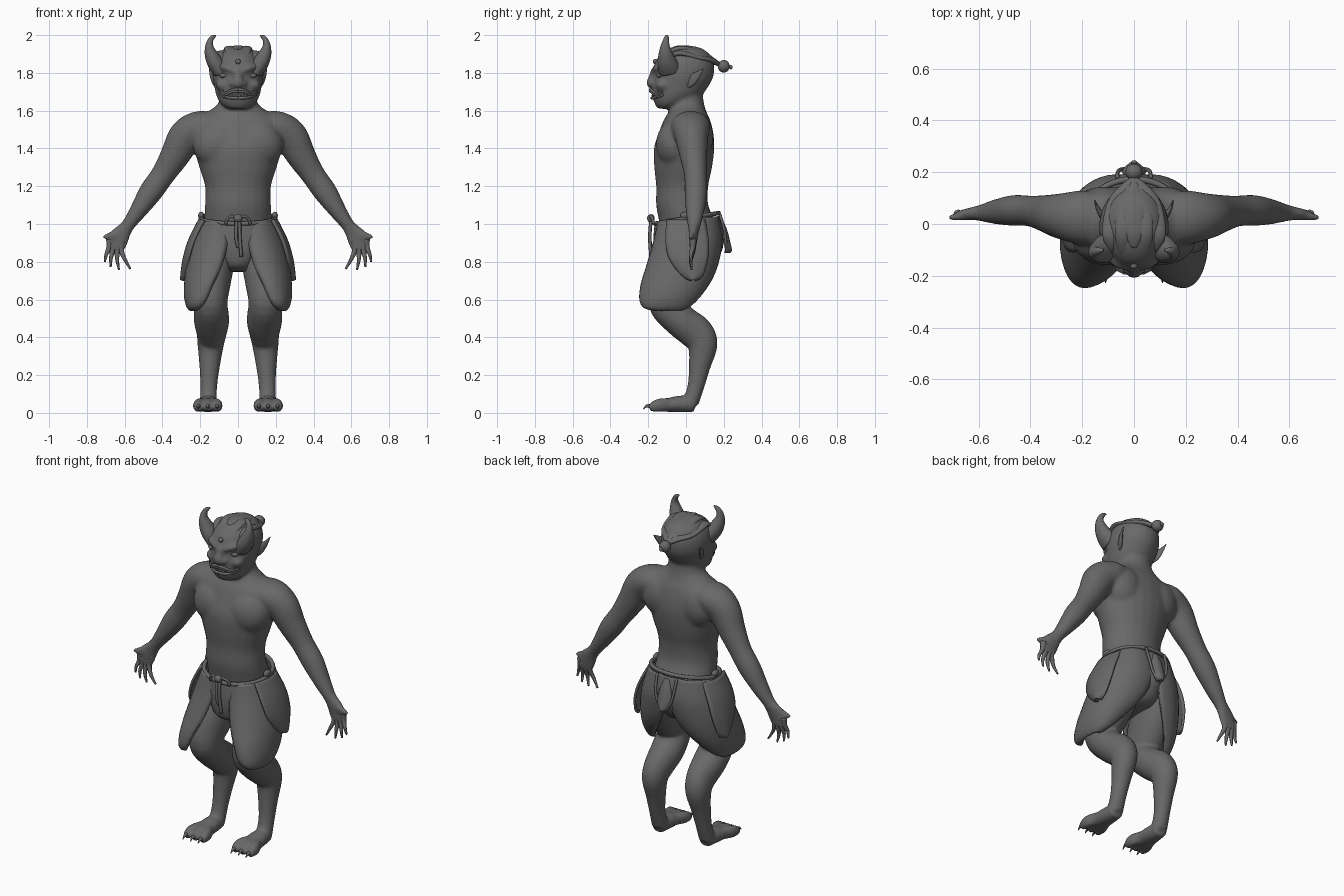
import bpy, bmesh, math
from mathutils import Vector

X, Y, Z = Vector((1, 0, 0)), Vector((0, 1, 0)), Vector((0, 0, 1))
dark = bpy.data.materials.new("dark_grey")
dark.diffuse_color = (.14, .14, .14, 1)


def spline(rows, n=5):
    """Catmull-Rom resampling of tuples of any width."""
    p = [rows[0]] + list(rows) + [rows[-1]]
    out = []
    for i in range(1, len(p) - 2):
        for k in range(n):
            t = k / n
            out.append([0.5 * (2 * b + (c - a) * t + (2 * a - 5 * b + 4 * c - d) * t * t
                               + (3 * b - a - 3 * c + d) * t ** 3)
                        for a, b, c, d in zip(p[i - 1], p[i], p[i + 1], p[i + 2])])
    return out + [list(rows[-1])]


def loft(bm, rows, ref=None, sides=24, n=5):
    """Rows of x, y, z, r1, r2. r1 lies along ref; without ref the rings stay level."""
    pts = spline(rows, n)
    rings = []
    for i, (x, y, z, r1, r2) in enumerate(pts):
        if ref is None:
            a, b = X, Y
        else:
            q, r = pts[max(i - 1, 0)], pts[min(i + 1, len(pts) - 1)]
            t = (Vector(r[:3]) - Vector(q[:3])).normalized()
            a = (ref - t * ref.dot(t)).normalized()
            b = t.cross(a)
        r1, r2 = max(r1, .0015), max(r2, .0015)
        rings.append([bm.verts.new(Vector((x, y, z)) + a * r1 * math.cos(w) + b * r2 * math.sin(w))
                      for w in (2 * math.pi * k / sides for k in range(sides))])
    for p, q in zip(rings, rings[1:]):
        for k in range(sides):
            bm.faces.new((p[k], p[(k + 1) % sides], q[(k + 1) % sides], q[k]))
    bm.faces.new(rings[0][::-1])
    bm.faces.new(rings[-1])


def cord(bm, pts, r, ref=X, end=None):
    m = len(pts) - 1
    end = r if end is None else end
    loft(bm, [(*p, r + (end - r) * i / m, r + (end - r) * i / m) for i, p in enumerate(pts)], ref, 8, 4)


def ball(bm, c, r):
    vs = bmesh.ops.create_uvsphere(bm, u_segments=20, v_segments=12, radius=1)["verts"]
    for v in vs:
        v.co = Vector(c) + Vector([a * b for a, b in zip(v.co, r)])


def sheet(bm, grid):
    g = [[bm.verts.new(p) for p in row] for row in grid]
    for p, q in zip(g, g[1:]):
        for k in range(len(p) - 1):
            bm.faces.new((p[k], p[k + 1], q[k + 1], q[k]))


def mirror(bm):
    d = bmesh.ops.duplicate(bm, geom=bm.verts[:] + bm.edges[:] + bm.faces[:])["geom"]
    for v in d:
        if isinstance(v, bmesh.types.BMVert):
            v.co.x *= -1
    bmesh.ops.reverse_faces(bm, faces=[f for f in d if isinstance(f, bmesh.types.BMFace)])


def finish(bm, name, voxel=0, thick=0):
    bmesh.ops.recalc_face_normals(bm, faces=bm.faces[:])
    me = bpy.data.meshes.new(name)
    bm.to_mesh(me)
    bm.free()
    me.shade_smooth()
    me.materials.append(dark)
    ob = bpy.data.objects.new(name, me)
    bpy.context.collection.objects.link(ob)
    if voxel:
        m = ob.modifiers.new("fuse", "REMESH")
        m.mode, m.voxel_size, m.use_smooth_shade = "VOXEL", voxel, True
        m = ob.modifiers.new("soften", "SMOOTH")
        m.factor, m.iterations = .5, 14
    if thick:
        m = ob.modifiers.new("thickness", "SOLIDIFY")
        m.thickness, m.offset = thick, 0
    return ob


# body: limbs on one side, mirrored, then torso and head, all fused
bm = bmesh.new()
loft(bm, [(.12, .02, 1.53, .09, .06), (.2, .025, 1.515, .105, .085), (.275, .03, 1.465, .09, .092),
          (.335, .04, 1.36, .073, .078), (.398, .05, 1.26, .06, .064), (.465, .052, 1.165, .06, .062),
          (.535, .047, 1.06, .048, .045), (.585, .043, .99, .034, .036), (.622, .04, .94, .024, .052),
          (.645, .037, .885, .018, .053), (.65, .036, .855, .012, .045)], Y)
loft(bm, [(.595, .042, .97, .02, .03), (.635, .036, .948, .022, .032), (.68, .028, .935, .016, .022),
          (.705, .026, .932, .013, .014), (.722, .025, .932, .006, .006)], Y)   # thumb
loft(bm, [(.10, .05, .95, .09, .12), (.13, .01, .80, .11, .135), (.145, -.06, .68, .105, .13),
          (.145, -.10, .58, .09, .10), (.14, -.03, .49, .094, .09), (.14, .052, .425, .08, .092),
          (.145, .088, .36, .07, .08), (.15, .073, .25, .055, .058), (.155, .052, .14, .045, .045),
          (.157, .025, .05, .047, .042)], X)
loft(bm, [(.157, .045, .045, .042, .042), (.158, -.03, .047, .054, .045), (.16, -.1, .04, .06, .036),
          (.16, -.13, .032, .05, .026)], X)
for tx in (.11, .16, .21):
    loft(bm, [(.16 + (tx - .16) * .5, -.07, .045, .022, .034), (tx, -.145, .04, .029, .036),
              (tx, -.195, .026, .02, .02)], X)
ball(bm, (.12, .055, 1.46), (.12, .09, .13))          # shoulder blade
ball(bm, (.1, -.06, 1.42), (.14, .1, .13))            # chest
ball(bm, (.08, .085, .93), (.09, .085, .1))           # buttock
mirror(bm)
loft(bm, [(0, .02, .80, .07, .08), (0, .02, .84, .12, .12), (0, .01, .92, .17, .14), (0, .01, 1.0, .18, .15),
          (0, -.02, 1.1, .175, .138), (0, -.02, 1.2, .175, .138), (0, -.015, 1.3, .205, .153),
          (0, -.01, 1.4, .235, .16), (0, 0, 1.48, .25, .145), (0, .005, 1.55, .23, .123),
          (0, .008, 1.595, .16, .1), (0, .005, 1.64, .105, .09), (0, .005, 1.72, .09, .08)])
loft(bm, [(0, -.11, 1.61, .05, .04), (0, -.085, 1.635, .09, .08), (0, -.05, 1.68, .115, .13),
          (0, -.03, 1.73, .126, .15), (0, -.015, 1.78, .135, .16), (0, -.01, 1.84, .132, .16),
          (0, -.005, 1.89, .112, .137), (0, 0, 1.925, .077, .092), (0, 0, 1.938, .03, .04)])
loft(bm, [(0, -.16, 1.82, .02, .025), (0, -.175, 1.77, .026, .026), (0, -.185, 1.745, .03, .026),
          (0, -.17, 1.725, .024, .018)], X)
for s in (-1, 1):
    ball(bm, (s * .026, -.173, 1.742), (.022, .022, .018))
    ball(bm, (s * .075, -.12, 1.735), (.045, .042, .032))
    loft(bm, [(s * .015, -.165, 1.805, .013, .018), (s * .06, -.152, 1.826, .018, .022),
              (s * .11, -.11, 1.835, .014, .018)], Z)
finish(bm, "body", .0085)

# fingers
bm = bmesh.new()
for base, tip in (((.618, .86), (.57, .762)), ((.64, .855), (.63, .758)),
                  ((.664, .86), (.674, .773)), ((.683, .875), (.705, .80))):
    mid = [(a + b) / 2 for a, b in zip(base, tip)]
    cord(bm, [(base[0] - .004, .037, base[1] + .045), (base[0], .035, base[1]),
              (mid[0] + .004, .025, mid[1]), (tip[0], .03, tip[1])], .019, Y, .005)
mirror(bm)
finish(bm, "fingers")

# toe claws
bm = bmesh.new()
for tx in (.11, .16, .21):
    cord(bm, [(tx, -.185, .035), (tx, -.208, .036), (tx, -.226, .02)], .013, X, .002)
mirror(bm)
finish(bm, "claws")

# horns
bm = bmesh.new()
loft(bm, [(.095, -.085, 1.81, .06, .04), (.122, -.1, 1.855, .052, .042), (.143, -.108, 1.9, .038, .034),
          (.152, -.11, 1.94, .025, .022), (.146, -.106, 1.972, .016, .015), (.132, -.102, 1.99, .011, .011),
          (.117, -.1, 1.998, .004, .004)], Y)
mirror(bm)
finish(bm, "horns")

# pointed ears
bm = bmesh.new()
loft(bm, [(.105, .005, 1.745, .03, .014), (.122, .03, 1.765, .032, .012), (.14, .06, 1.79, .018, .008),
          (.152, .092, 1.822, .002, .002)], Z)
mirror(bm)
finish(bm, "ears")

# swept-back hair with a bun, forehead locks
bm = bmesh.new()
for a, w in ((.04, .032), (.085, .034)):
    loft(bm, [(a, -.15 + a * .5, 1.865, .012, .008), (a, -.115 + a * .4, 1.908 - a * .25, w * .7, .014),
              (a * 1.05, -.03, 1.936 - a * a * 4.5, w, .015), (a * .85, .07, 1.915 - a * a * 5, w, .015),
              (a * .4, .135, 1.866, w * .7, .014), (0, .175, 1.845, .012, .012)], X)
mirror(bm)
loft(bm, [(0, -.09, 1.922, .012, .006), (0, -.03, 1.936, .035, .01), (0, .07, 1.92, .04, .013),
          (0, .135, 1.872, .025, .014), (0, .18, 1.842, .014, .012)], X)
ball(bm, (0, .2, 1.835), (.033, .032, .033))
ball(bm, (0, .238, 1.83), (.012, .008, .012))
ball(bm, (0, -.163, 1.86), (.014, .012, .014))
finish(bm, "hair")

# eyes, moustache, lips and fangs
bm = bmesh.new()
ball(bm, (.073, -.14, 1.786), (.026, .016, .013))
mirror(bm)
finish(bm, "eyes")
bm = bmesh.new()
for dz in (0, .009):
    cord(bm, [(.0, -.187, 1.703 + dz), (.035, -.182, 1.699 + dz), (.065, -.163, 1.684 + dz),
              (.092, -.135, 1.69 + dz), (.1, -.125, 1.707 + dz)], .009, Z, .004)
mirror(bm)
finish(bm, "moustache")
bm = bmesh.new()
cord(bm, [(0, -.18, 1.667), (.04, -.172, 1.668), (.075, -.145, 1.675), (.095, -.12, 1.685)], .009, Z, .006)
cord(bm, [(.07, -.15, 1.672), (.078, -.152, 1.69), (.08, -.148, 1.712)], .009, X, .002)
for k in range(4):
    ball(bm, (.008 + k * .016, -.176 + k * k * .002, 1.681), (.007, .006, .007))
mirror(bm)
finish(bm, "mouth")

# large thigh cloths, wrapped from front round the outside to the back
rows = spline([(1.01, 1.04, -.145, .165, .09, .065, .195), (.9, .92, -.17, .187, .1, .065, .238),
               (.78, .81, -.205, .172, .13, .09, .266), (.68, .72, -.235, .14, .168, .13, .279),
               (.6, .64, -.242, .09, .195, .175, .281), (.56, .575, -.22, .03, .215, .21, .27),
               (.545, .548, -.17, -.02, .23, .23, .255)])
bm = bmesh.new()
grid = []
for zf, zb, yf, yb, xf, xb, xo in rows:
    line = []
    for k in range(25):
        t = -.3 + (math.pi + .6) * k / 24
        h = (1 - math.cos(t)) / 2
        xin = xf + (xb - xf) * h
        line.append((xin + (xo - xin) * math.sin(t), yf + (yb - yf) * h, zf + (zb - zf) * h))
    grid.append(line)
sheet(bm, grid)
mirror(bm)
finish(bm, "thigh_cloths", thick=.01)
bm = bmesh.new()
cord(bm, [g[0] for g in grid[::4]] + grid[-1][6::6] + [g[-1] for g in grid[-4::-4]], .005, X)
mirror(bm)
finish(bm, "cloth_piping")

# small hip cloths
bm = bmesh.new()
grid = []
for z, x, yc, w in spline([(1.02, .205, 0, .1), (.92, .255, .005, .112), (.83, .283, .012, .105),
                           (.76, .295, .025, .075), (.72, .299, .035, .045), (.705, .299, .037, .012)]):
    grid.append([(x - .025 * u * u, yc + w * u, z) for u in (k / 6 - 1 for k in range(13))])
sheet(bm, grid)
mirror(bm)
finish(bm, "hip_cloths", thick=.014)

# loincloth sling and rear flap
bm = bmesh.new()
for path in ([(1.01, .1, -.16), (.92, .1, -.168), (.84, .075, -.165), (.78, .05, -.145), (.755, .04, -.08),
              (.755, .04, .05), (.78, .05, .13), (.86, .06, .185), (.95, .075, .195), (1.04, .08, .175)],
             [(1.03, .02, .185), (.97, .035, .212), (.91, .045, .228), (.865, .03, .238), (.85, .006, .232)]):
    sheet(bm, [[(w * u, y * (1 - .12 * u * u), z) for u in (k / 5 - 1 for k in range(11))]
               for z, w, y in spline(path)])
finish(bm, "loincloth", thick=.01)

# belt, front knot, hanging cords and rear rope loop
bm = bmesh.new()
belt = [(.198 * math.cos(a), .005 + .168 * math.sin(a), 1.03 + .028 * math.sin(a))
        for a in (2 * math.pi * k / 24 for k in range(25))]
cord(bm, belt, .012, Z)
for s in (-1, 1):
    ball(bm, (s * .195, .0, 1.045), (.016, .03, .02))
    cord(bm, [(s * .005, -.178, 1.02), (s * .03, -.188, 1.042), (s * .055, -.178, 1.028),
              (s * .065, -.17, 1.0)], .008, Z)
    cord(bm, [(s * .008, -.185, 1.02), (s * .01, -.192, .93), (.01 + s * .008, -.185, .85 - s * .025)], .009)
    cord(bm, [(s * .065, .18, 1.05), (s * .06, .205, .96), (s * .04, .212, .89), (0, .215, .855)], .008, Y)
ball(bm, (0, -.186, 1.03), (.024, .02, .022))
finish(bm, "belt")
